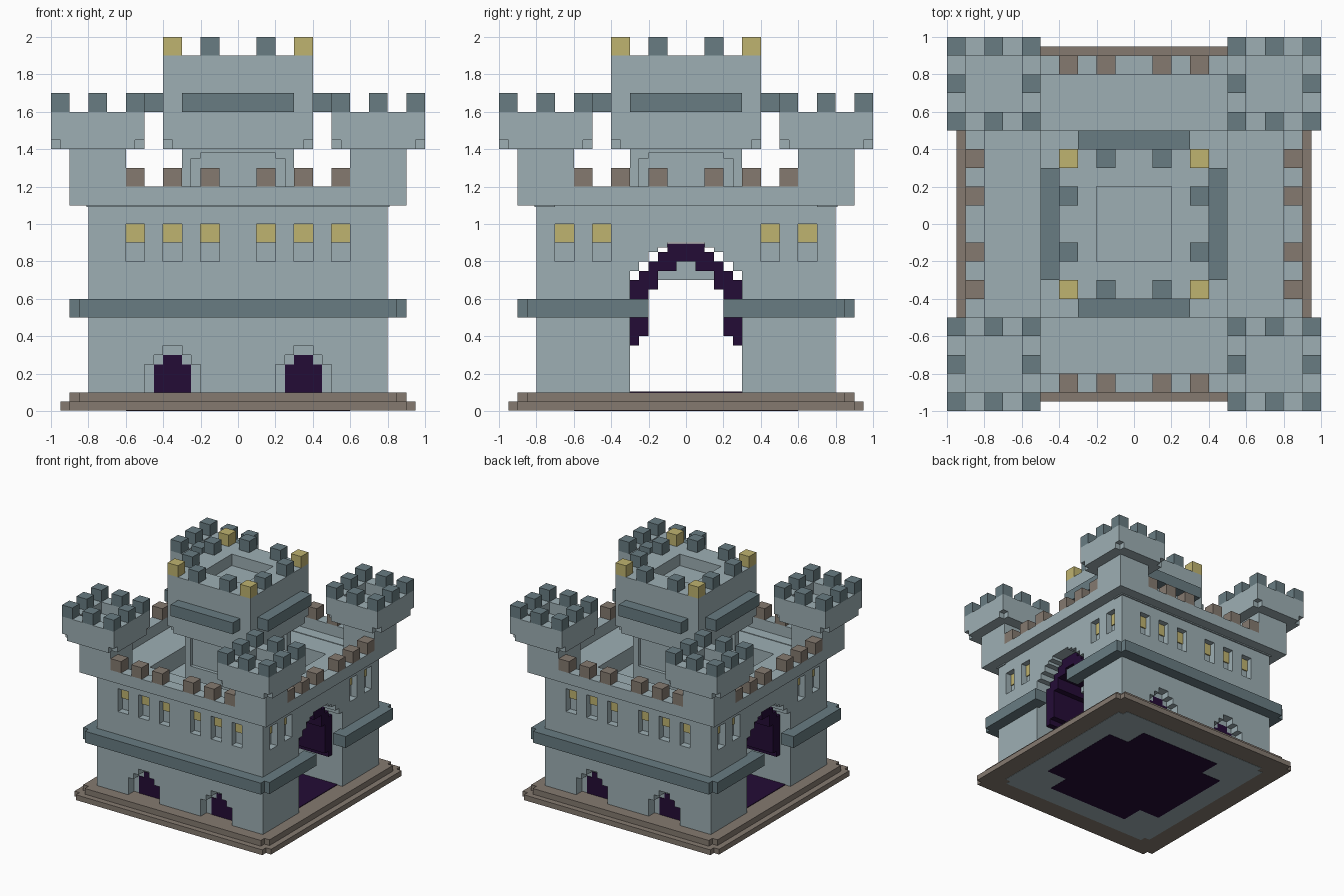
import bpy, bmesh, math
from mathutils import Matrix

cube = bpy.data.objects.get("Cube")
if cube:
    bpy.data.objects.remove(cube, do_unlink=True)


def material(name, rgb):
    lin = [((c / 255 + 0.055) / 1.055) ** 2.4 for c in rgb] + [1.0]
    m = bpy.data.materials.new(name)
    m.use_nodes = True
    m.diffuse_color = lin
    bsdf = next(n for n in m.node_tree.nodes if n.type == 'BSDF_PRINCIPLED')
    bsdf.inputs["Base Color"].default_value = lin
    bsdf.inputs["Roughness"].default_value = 0.9
    return m


STONE = material("pale_stone", (157, 175, 180))
SLATE = material("dark_slate", (104, 124, 130))
BROWN = material("brown_stone", (133, 122, 112))
GOLD = material("gold", (191, 179, 112))
PURPLE = material("dark_purple", (36, 12, 54))


def rect(x0, x1, y0, y1):
    return [(x0, y0), (x1, y0), (x1, y1), (x0, y1)]


def notched(h, n=0.05):
    """Square of half size h with a small square cut from each corner."""
    k = h - n
    return [(-k, -h), (k, -h), (k, -k), (h, -k), (h, k), (k, k),
            (k, h), (-k, h), (-k, k), (-h, k), (-h, -k), (-k, -k)]


def stepped(steps, z0, c=0.0):
    """Stepped arch outline from (half width, top height) pairs, bottom up."""
    half, z = [], z0
    for w, top in steps:
        half += [(w, z), (w, top)]
        z = top
    return [(c + w, z) for w, z in half] + [(c - w, z) for w, z in reversed(half)]


def build(name, parts, mat):
    """Join prisms (outline, start, end, axis) into one object."""
    bm = bmesh.new()
    place = {'z': lambda u, v, w: (u, v, w), 'y': lambda u, v, w: (u, w, v),
             'x': lambda u, v, w: (w, u, v)}
    for poly, a, b, axis in parts:
        f = place[axis]
        lo = [bm.verts.new(f(u, v, a)) for u, v in poly]
        hi = [bm.verts.new(f(u, v, b)) for u, v in poly]
        bm.faces.new(lo)
        bm.faces.new(hi)
        for i in range(len(poly)):
            j = (i + 1) % len(poly)
            bm.faces.new((lo[i], lo[j], hi[j], hi[i]))
    bmesh.ops.recalc_face_normals(bm, faces=bm.faces)
    me = bpy.data.meshes.new(name)
    bm.to_mesh(me)
    bm.free()
    me.materials.append(mat)
    ob = bpy.data.objects.new(name, me)
    bpy.context.collection.objects.link(ob)
    return ob


def cut(ob, parts):
    cutter = build("cutter", parts, STONE)
    cutter.hide_render = True
    mod = ob.modifiers.new("cut", 'BOOLEAN')
    mod.operation, mod.solver, mod.object = 'DIFFERENCE', 'EXACT', cutter
    bpy.context.view_layer.update()
    me = bpy.data.meshes.new_from_object(
        ob.evaluated_get(bpy.context.evaluated_depsgraph_get()))
    ob.modifiers.clear()
    ob.data = me
    me.materials.clear()
    me.materials.append(STONE)
    bpy.data.objects.remove(cutter, do_unlink=True)


def box(x0, x1, y0, y1, z0, z1):
    return (rect(x0, x1, y0, y1), z0, z1, 'z')


def cell(x, y, z):
    """Merlon block 0.1 wide centred at x, y."""
    return box(x - .05, x + .05, y - .05, y + .05, z, z + .1)


def span(s, a, b):
    return (a, b) if s > 0 else (-b, -a)


SIGNS = (-1, 1)
CORNERS = [(sx, sy) for sx in SIGNS for sy in SIGNS]

# Base tiers and underside
build("lower_base", [(notched(.95), .004, .05, 'z')], BROWN)
build("upper_base", [(notched(.90), .05, .10, 'z')], BROWN)
build("foundation", [(notched(.78), .002, .03, 'z')], STONE)
build("underside_cross", [(notched(.6, .2), 0, .02, 'z')], PURPLE)

# Main walls with tunnel, windows, doorways and courtyard cut away
ARCH = [(.3, .75), (.25, .8), (.2, .85), (.15, .875), (.1, .9)]
DOOR = [(.15, .25), (.10, .30), (.05, .35)]
walls = build("main_walls", [box(-.8, .8, -.8, .8, .1, 1.1)], STONE)
cut(walls, [(stepped(ARCH, .05), -1, 1, 'x')])
cut(walls, [box(-.5, .5, -.5, .5, .95, 1.3)])
holes, panes, doors = [], [], []
for s in SIGNS:
    for t in SIGNS:
        for c in (.15, .35, .55):
            holes.append((rect(t*c - .05, t*c + .05, .8, 1.0), *span(s, .74, .9), 'y'))
            panes.append((rect(t*c - .05, t*c + .05, .9, 1.0), *span(s, .735, .75), 'y'))
        for c in (.45, .65):
            holes.append((rect(t*c - .05, t*c + .05, .8, 1.0), *span(s, .74, .9), 'x'))
            panes.append((rect(t*c - .05, t*c + .05, .9, 1.0), *span(s, .735, .75), 'x'))
        holes.append((stepped(DOOR, .05, t * .35), *span(s, .72, .9), 'y'))
        doors.append((stepped([(.1, .25), (.05, .30)], .1, t * .35),
                      *span(s, .715, .725), 'y'))
cut(walls, holes)
build("window_panes", panes, GOLD)
build("doors", doors, PURPLE)

# Purple lining of the gateway: stepped side brackets and stepped vault
lining = []
for s in SIGNS:
    lining += [(rect(*span(s, .25, .3), .35, .7), -.7, .7, 'x'),
               (rect(*span(s, .2, .25), .4, .75), -.7, .7, 'x'),
               (rect(*span(s, .15, .2), .65, .8), -.7, .7, 'x'),
               (rect(*span(s, .05, .15), .75, .85), -.7, .7, 'x')]
lining.append((rect(-.1, .1, .8, .895), -.7, .7, 'x'))
build("gateway_lining", lining, PURPLE)
build("gateway_ceiling", [(rect(-.15, .15, .7, .82), -.45, .45, 'x')], STONE)
build("gateway_floor", [box(-.75, .75, -.3, .3, .1, .105)], PURPLE)

# Slate band, open at the two gateways
band = []
for s in SIGNS:
    o = [(-.9, .2), (-.9, .85), (-.85, .85), (-.85, .9), (.85, .9), (.85, .85),
         (.9, .85), (.9, .2), (.78, .2), (.78, .78), (-.78, .78), (-.78, .2)]
    band.append(([(x, s * y) for x, y in o], .5, .6, 'z'))
build("slate_band", band, SLATE)

# Overhanging parapet and wall merlons
parapet = build("wall_parapet", [box(-.9, .9, -.9, .9, 1.1, 1.2)], STONE)
cut(parapet, [box(-.8, .8, -.8, .8, 1.0, 1.3)])
build("overhang_soffit", [box(-.81, .81, *span(s, .7, .81), 1.09, 1.105) for s in SIGNS], STONE)
merlons = []
for s in SIGNS:
    for c in (-.55, -.35, -.15, .15, .35, .55):
        merlons += [cell(c, s * .85, 1.2), cell(s * .85, c, 1.2)]
build("wall_merlons", merlons, BROWN)

# Corner towers
stems, tops, pits, caps = [], [], [], []
for sx, sy in CORNERS:
    cx, cy = sx * .75, sy * .75
    stems.append(box(*span(sx, .6, .9), *span(sy, .6, .9), 1.1, 1.4))
    stems.append(([(x + cx, y + cy) for x, y in notched(.25)], 1.4, 1.45, 'z'))
    tops.append(box(cx - .25, cx + .25, cy - .25, cy + .25, 1.45, 1.6))
    pits.append(box(cx - .15, cx + .15, cy - .15, cy + .15, 1.5, 1.7))
    caps += [cell(cx + i * .2, cy + j * .2, 1.6)
             for i in (-1, 0, 1) for j in (-1, 0, 1) if i or j]
build("corner_tower_stems", stems, STONE)
cut(build("corner_tower_tops", tops, STONE), pits)
build("corner_tower_merlons", caps, SLATE)

# Central keep
stem = build("keep_stem", [box(-.3, .3, -.3, .3, .95, 1.4)], STONE)
NICHE = stepped([(.25, 1.35), (.2, 1.38)], 1.1)
cut(stem, [(NICHE, *span(s, .27, .4), a) for s in SIGNS for a in 'xy'])
build("keep_corbel", [(notched(.4), 1.4, 1.45, 'z')], STONE)
keep = build("keep", [box(-.4, .4, -.4, .4, 1.45, 1.9)], STONE)
cut(keep, [box(-.2, .2, -.2, .2, 1.8, 2.0)])
ledges, teeth = [], []
for s in SIGNS:
    ledges += [box(-.3, .3, *span(s, .4, .5), 1.6, 1.7),
               box(*span(s, .4, .5), -.3, .3, 1.6, 1.7)]
    for c in (-.15, .15):
        teeth += [cell(c, s * .35, 1.9), cell(s * .35, c, 1.9)]
build("keep_ledges", ledges, SLATE)
build("keep_merlons", teeth, SLATE)
build("keep_corner_merlons", [cell(x * .35, y * .35, 1.9) for x, y in CORNERS], GOLD)
